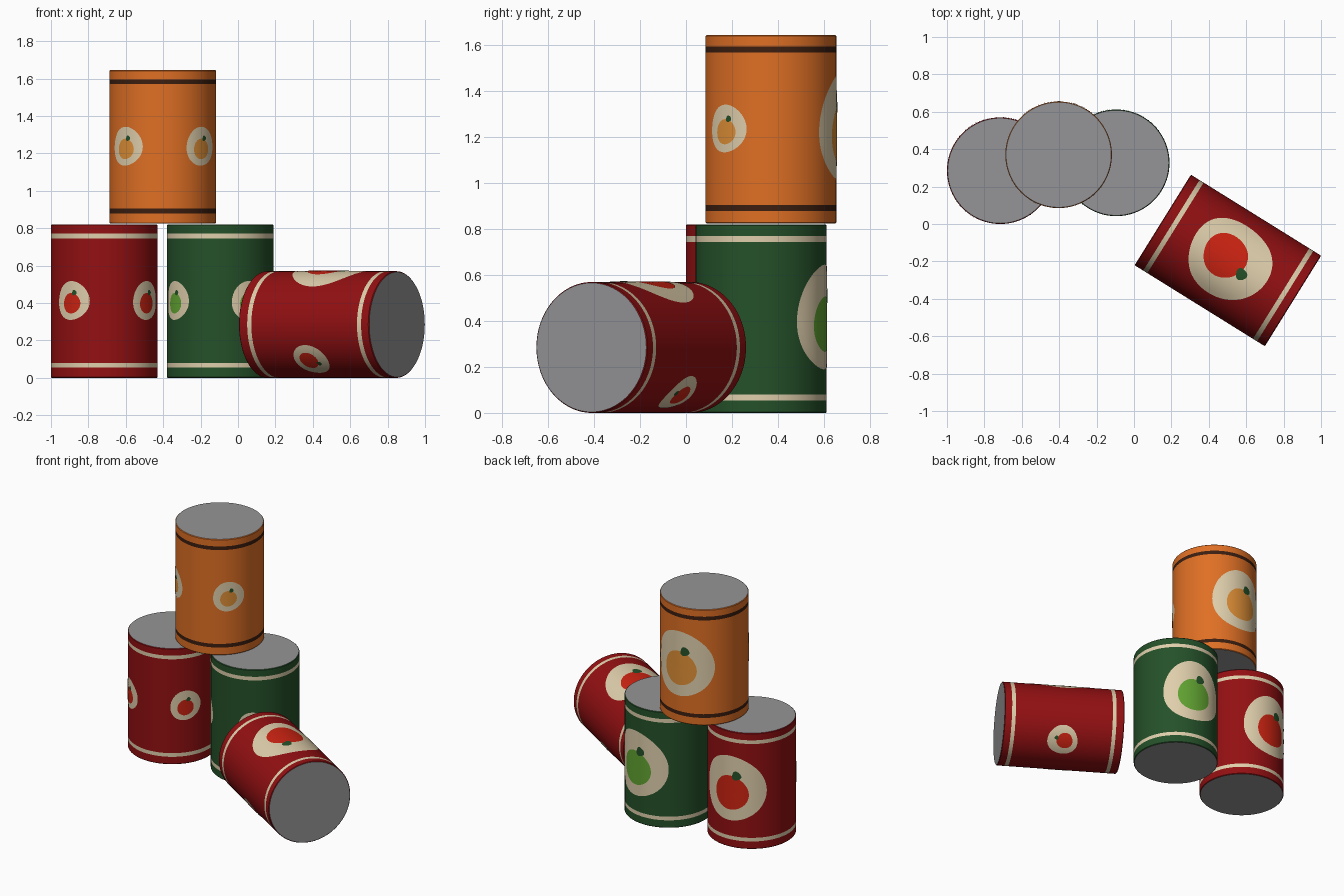
import bpy, bmesh, math
from mathutils import Matrix, Vector

if "Cube" in bpy.data.objects:
    bpy.data.objects.remove(bpy.data.objects["Cube"])

R, H = 0.285, 0.82      # can radius and height
SEG = 96


def mat(name, r, g, b):
    m = bpy.data.materials.new(name)
    m.diffuse_color = (r, g, b, 1)
    m.use_nodes = True
    m.node_tree.nodes["Principled BSDF"].inputs["Base Color"].default_value = m.diffuse_color
    return m


RED = mat("red_label", 0.29, 0.005, 0.006)
GREEN = mat("dark_green", 0.018, 0.082, 0.022)
ORANGE = mat("orange_label", 0.74, 0.16, 0.018)
CREAM = mat("cream", 0.74, 0.62, 0.41)
BROWN = mat("dark_brown", 0.045, 0.013, 0.005)
METAL = mat("grey_metal", 0.30, 0.30, 0.31)
FRUIT_RED = mat("fruit_red", 0.61, 0.017, 0.006)
FRUIT_GREEN = mat("fruit_green", 0.122, 0.376, 0.032)
FRUIT_ORANGE = mat("fruit_orange", 0.75, 0.28, 0.038)


def finish(bm, name, mats, matrix, flip=True):
    if flip:
        bmesh.ops.recalc_face_normals(bm, faces=bm.faces)
    me = bpy.data.meshes.new(name)
    bm.to_mesh(me)
    bm.free()
    for m in mats:
        me.materials.append(m)
    ob = bpy.data.objects.new(name, me)
    bpy.context.collection.objects.link(ob)
    ob.matrix_world = matrix
    bpy.ops.object.select_all(action='DESELECT')
    ob.select_set(True)
    bpy.context.view_layer.objects.active = ob
    bpy.ops.object.shade_smooth_by_angle(angle=math.radians(30))
    return ob


# Can body: stacked rings, with stripes at set heights and metal ends
def can_body(name, label, stripe, matrix):
    e = 0.004
    profile = [(R - e, 0), (R, e), (R, 0.054), (R, 0.08),
               (R, 0.745), (R, 0.771), (R, H - e), (R - e, H)]
    bm = bmesh.new()
    rings = []
    for r, z in profile:
        rings.append([bm.verts.new((r * math.cos(2 * math.pi * i / SEG),
                                    r * math.sin(2 * math.pi * i / SEG), z))
                      for i in range(SEG)])
    for k in range(len(rings) - 1):
        for i in range(SEG):
            j = (i + 1) % SEG
            f = bm.faces.new((rings[k][i], rings[k][j], rings[k + 1][j], rings[k + 1][i]))
            f.material_index = 1 if k in (2, 4) else 0
    for ring in (rings[0], rings[-1]):
        bm.faces.new(ring).material_index = 2
    finish(bm, name, [label, stripe, METAL], matrix)


# Thin round plate wrapped on the can side; (u, v) is its centre on the label
def wrapped_disc(name, colour, matrix, angle, u, v, radius, lift, wobble=0.0):
    n, steps = 64, 8
    bm = bmesh.new()

    def point(s, a):
        r = radius * s * (1 + wobble * math.cos(3 * a + 0.6) + 0.5 * wobble * math.sin(2 * a))
        t = angle + (u + r * math.cos(a)) / R
        return bm.verts.new(((R + lift) * math.cos(t), (R + lift) * math.sin(t),
                             H / 2 + v + r * math.sin(a)))

    centre = point(0, 0)
    rings = [[point((k + 1) / steps, 2 * math.pi * i / n) for i in range(n)]
             for k in range(steps)]
    for i in range(n):
        j = (i + 1) % n
        bm.faces.new((centre, rings[0][i], rings[0][j]))
        for k in range(steps - 1):
            bm.faces.new((rings[k][i], rings[k + 1][i], rings[k + 1][j], rings[k][j]))
    finish(bm, name, [colour], matrix, flip=False)


# Fruit emblem: cream patch, fruit and leaf
def emblem(name, fruit, matrix, angle, s):
    wrapped_disc(name + "_patch", CREAM, matrix, angle, 0, 0.005 * s, 0.228 * s, 0.0015, 0.025)
    wrapped_disc(name + "_fruit", fruit, matrix, angle, -0.006 * s, -0.025 * s, 0.12 * s, 0.003, 0.02)
    wrapped_disc(name + "_leaf", GREEN, matrix, angle, 0.035 * s, 0.1 * s, 0.031 * s, 0.0045, 0.08)


def can(name, label, stripe, fruit, matrix, spin):
    can_body(name + "_body", label, stripe, matrix)
    for part, deg, s in (("large_emblem", 90, 1.0),
                         ("left_small_emblem", 225, 0.455),
                         ("right_small_emblem", 315, 0.455)):
        emblem(name + "_" + part, fruit, matrix, math.radians(deg + spin), s)


# Standing cans: two below, one stacked on top
T = Matrix.Translation
can("red_can", RED, CREAM, FRUIT_RED, T((-0.715, 0.285, 0)), 8)
can("green_can", GREEN, CREAM, FRUIT_GREEN, T((-0.095, 0.327, 0)), -12)
can("orange_can", ORANGE, BROWN, FRUIT_ORANGE, T((-0.403, 0.37, 0.825)), 2)

# Fallen can: axis lies flat, large emblem faces up
axis = Vector((0.849, -0.528, 0)).normalized()
up = Vector((0, 0, 1))
rot = Matrix((up.cross(axis), up, axis)).transposed().to_4x4()
origin = Vector((0.502, -0.195, R)) - axis * H / 2
can("fallen_can", RED, CREAM, FRUIT_RED, T(origin) @ rot, -2)
